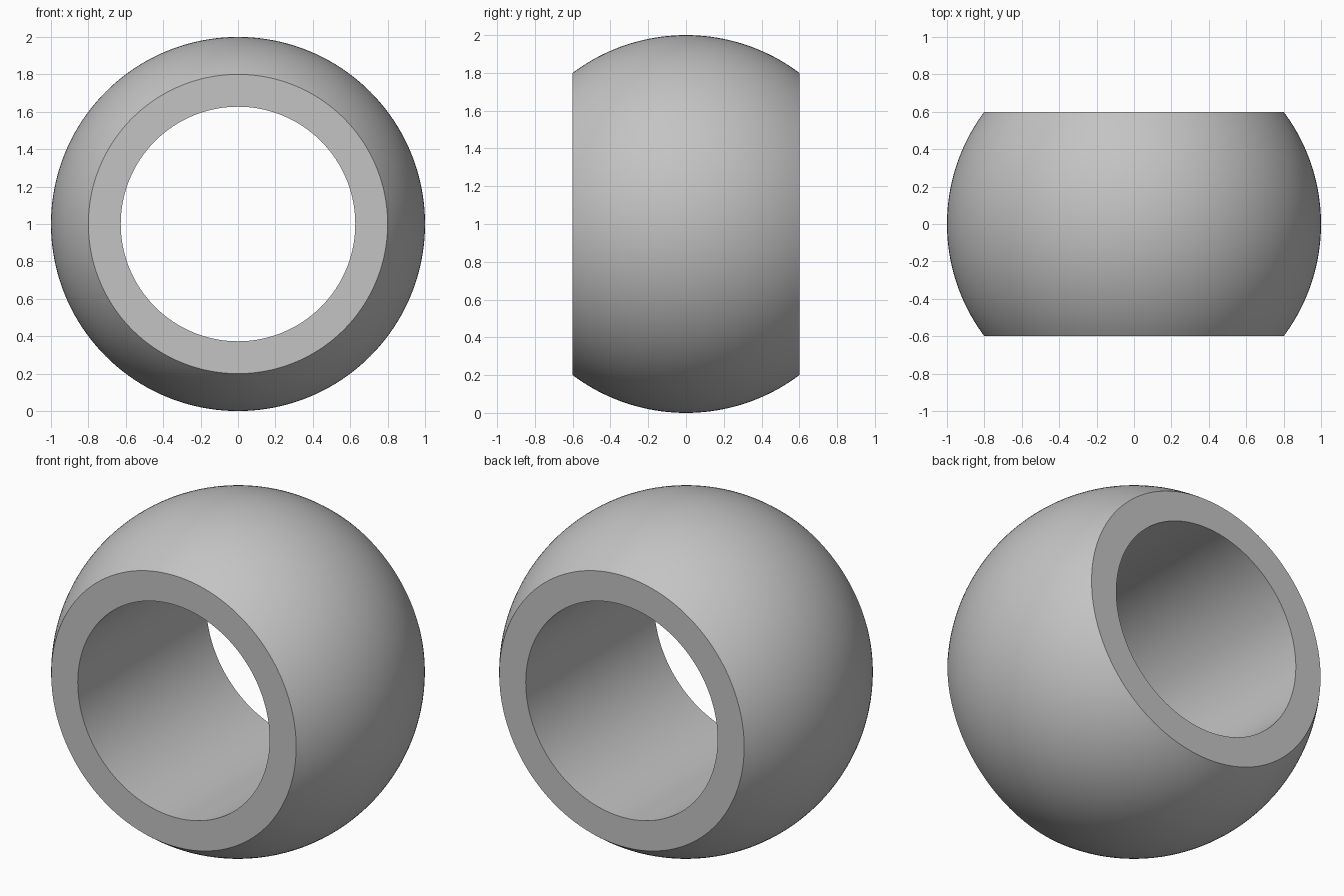
import bpy
import bmesh
from math import asin, cos, sin, pi, radians
from mathutils import Matrix

RADIUS = 1.0        # spherical outside
HALF_WIDTH = 0.6    # flat ends along y
BORE = 0.627        # through hole
SEGMENTS = 160
ARC_STEPS = 40

cube = bpy.data.objects.get("Cube")
if cube:
    bpy.data.objects.remove(cube, do_unlink=True)

# Plain grey metal colour
grey = bpy.data.materials.new("plain_grey")
grey.use_nodes = True
colour = (0.55, 0.55, 0.55, 1)
grey.diffuse_color = colour
grey.node_tree.nodes["Principled BSDF"].inputs["Base Color"].default_value = colour

# Cross-section: outer arc between the flat ends, then the straight bore
limit = asin(HALF_WIDTH / RADIUS)
angles = [limit * (2 * i / ARC_STEPS - 1) for i in range(ARC_STEPS + 1)]
profile = [(RADIUS * cos(a), RADIUS * sin(a)) for a in angles]
profile += [(BORE, HALF_WIDTH), (BORE, -HALF_WIDTH)]

# Revolve the closed section about the y axis
bm = bmesh.new()
verts = [bm.verts.new((r, y, 0)) for r, y in profile]
edges = [bm.edges.new((v, verts[i - 1])) for i, v in enumerate(verts)]
bmesh.ops.spin(bm, geom=verts + edges, cent=(0, 0, 0), axis=(0, 1, 0),
               angle=2 * pi, steps=SEGMENTS, use_merge=True)
bmesh.ops.remove_doubles(bm, verts=bm.verts, dist=0.0001)
bmesh.ops.recalc_face_normals(bm, faces=bm.faces)
bm.transform(Matrix.Translation((0, 0, RADIUS)))

mesh = bpy.data.meshes.new("bored_ball")
bm.to_mesh(mesh)
bm.free()
mesh.materials.append(grey)
ball = bpy.data.objects.new("bored_ball", mesh)
bpy.context.collection.objects.link(ball)

# Smooth curved walls with crisp rims
bpy.context.view_layer.objects.active = ball
ball.select_set(True)
bpy.ops.object.shade_smooth_by_angle(angle=radians(30))
